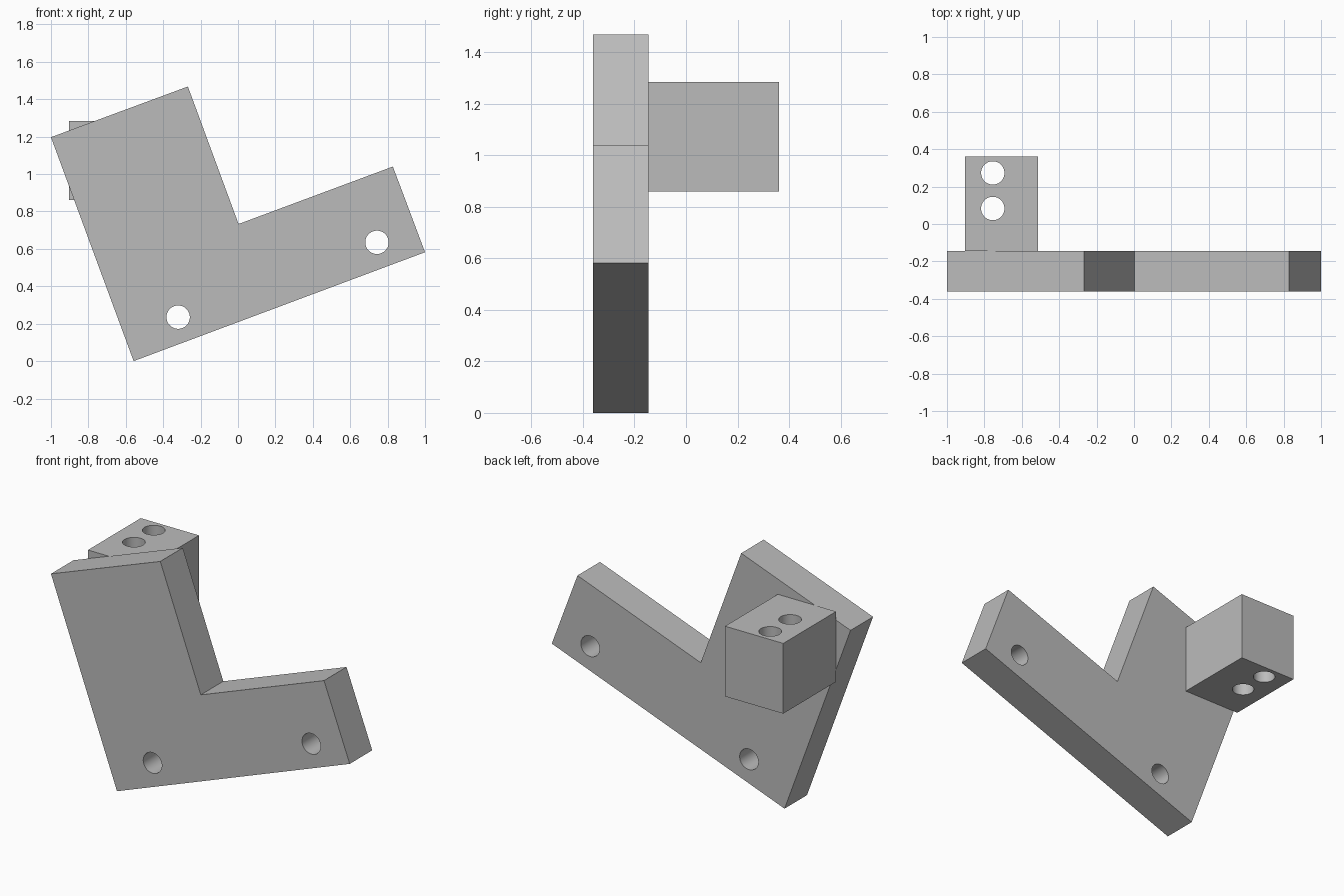
import bpy, bmesh, math
from mathutils import Vector, Matrix

cube = bpy.data.objects.get("Cube")
if cube:
    bpy.data.objects.remove(cube, do_unlink=True)

grey = bpy.data.materials.new("plain grey")
grey.use_nodes = True
colour = (0.5, 0.5, 0.5, 1)
grey.diffuse_color = colour
grey.node_tree.nodes["Principled BSDF"].inputs["Base Color"].default_value = colour

HOLE_RADIUS = 0.0625


def prism(name, outline, depth):
    """Solid made by pushing a flat outline along a depth vector."""
    bm = bmesh.new()
    face = bm.faces.new([bm.verts.new(p) for p in outline])
    pushed = bmesh.ops.extrude_face_region(bm, geom=[face])["geom"]
    verts = [g for g in pushed if isinstance(g, bmesh.types.BMVert)]
    bmesh.ops.translate(bm, verts=verts, vec=depth)
    bmesh.ops.recalc_face_normals(bm, faces=bm.faces)
    mesh = bpy.data.meshes.new(name)
    bm.to_mesh(mesh)
    bm.free()
    mesh.materials.append(grey)
    obj = bpy.data.objects.new(name, mesh)
    bpy.context.collection.objects.link(obj)
    return obj


def drill(obj, centres, turn):
    """Cut round through holes at the centres, then shade the bores smooth."""
    bm = bmesh.new()
    for c in centres:
        bmesh.ops.create_cone(bm, cap_ends=True, segments=48, radius1=HOLE_RADIUS,
                              radius2=HOLE_RADIUS, depth=1,
                              matrix=Matrix.Translation(c) @ turn)
    mesh = bpy.data.meshes.new("hole_cutter")
    bm.to_mesh(mesh)
    bm.free()
    mesh.materials.append(grey)
    cutter = bpy.data.objects.new("hole_cutter", mesh)
    cutter.hide_render = True
    bpy.context.collection.objects.link(cutter)
    mod = obj.modifiers.new("holes", "BOOLEAN")
    mod.operation, mod.solver, mod.object = "DIFFERENCE", "EXACT", cutter
    bpy.ops.object.select_all(action="DESELECT")
    bpy.context.view_layer.objects.active = obj
    obj.select_set(True)
    bpy.ops.object.modifier_apply(modifier=mod.name)
    bpy.data.objects.remove(cutter, do_unlink=True)
    bpy.ops.object.shade_smooth_by_angle(angle=math.radians(30))


# Tilted L-shaped plate with two holes from front to back
FRONT, JOIN, BACK = -0.36, -0.145, 0.36
profile = [(-0.558, 0), (1, 0.582), (0.828, 1.04), (0.003, 0.733),
           (-0.268, 1.468), (-1, 1.197)]
plate = prism("angled_plate", [(x, FRONT, z) for x, z in profile],
              Vector((0, JOIN - FRONT, 0)))
drill(plate, [Vector((-0.32, FRONT, 0.235)), Vector((0.743, FRONT, 0.635))],
      Matrix.Rotation(math.pi / 2, 4, "X"))

# Upright block behind the plate with two vertical holes
LEFT, RIGHT, BOTTOM, TOP = -0.903, -0.513, 0.86, 1.285
block = prism("rear_block", [(LEFT, JOIN, BOTTOM), (RIGHT, JOIN, BOTTOM),
                             (RIGHT, BACK, BOTTOM), (LEFT, BACK, BOTTOM)],
              Vector((0, 0, TOP - BOTTOM)))
drill(block, [Vector((-0.755, y, (TOP + BOTTOM) / 2)) for y in (0.083, 0.273)],
      Matrix.Identity(4))
